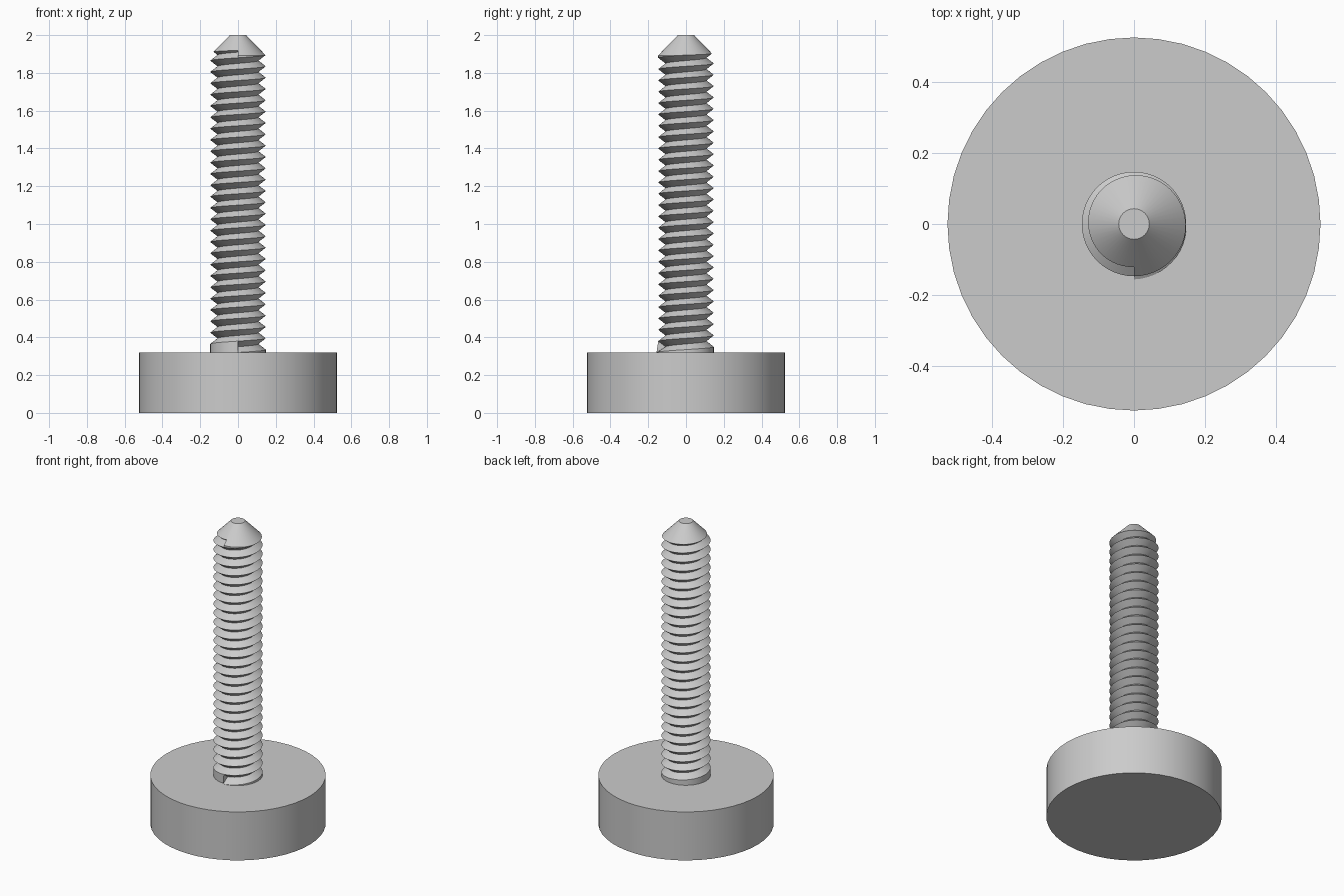
import bpy, bmesh, math

if "Cube" in bpy.data.objects:
    bpy.data.objects.remove(bpy.data.objects["Cube"])

PITCH, TURNS, SEGS = 0.06, 26, 48
CREST, ROOT = 0.147, 0.108
BASE_R, BASE_H = 0.525, 0.32
TIP_R, TIP_Z, CONE_SLOPE = 0.043, 2.0, 0.97

steel = bpy.data.materials.new("grey_steel")
steel.diffuse_color = (0.6, 0.6, 0.6, 1)
steel.use_nodes = True
steel.node_tree.nodes["Principled BSDF"].inputs["Base Color"].default_value = steel.diffuse_color


def finish(bm, name):
    bmesh.ops.recalc_face_normals(bm, faces=bm.faces)
    mesh = bpy.data.meshes.new(name)
    bm.to_mesh(mesh)
    bm.free()
    mesh.materials.append(steel)
    ob = bpy.data.objects.new(name, mesh)
    bpy.context.collection.objects.link(ob)
    bpy.ops.object.select_all(action='DESELECT')
    ob.select_set(True)
    bpy.context.view_layer.objects.active = ob
    bpy.ops.object.shade_smooth_by_angle(angle=math.radians(30))
    return ob


# Round foot
bm = bmesh.new()
bmesh.ops.create_cone(bm, cap_ends=True, segments=SEGS, radius1=BASE_R,
                      radius2=BASE_R, depth=BASE_H)
bmesh.ops.translate(bm, verts=bm.verts, vec=(0, 0, BASE_H / 2))
finish(bm, "round_foot")


def thread_profile(t):
    """Radius and height points of the screw after t of one turn."""
    lift = BASE_H + PITCH * t
    start = CREST + 0.009 * max(0, 1 - 4 * t)
    pts = [(start, BASE_H - 0.02), (start, lift)]      # collar below first crest
    for k in range(TURNS):                             # grooves
        z = lift + PITCH * k
        pts += [(ROOT, z + PITCH / 2), (CREST, z + PITCH)]
    # Last crest is cut by the conical point
    cone_z = TIP_Z - (CREST - TIP_R) / CONE_SLOPE
    crest_z = pts[-1][1]
    if crest_z > cone_z:
        root_z = pts[-2][1]
        flank = (CREST - ROOT) / (PITCH / 2)
        cone_r = TIP_R + CONE_SLOPE * (TIP_Z - root_z)
        up = (cone_r - ROOT) / (flank + CONE_SLOPE)
        edge = (ROOT + flank * up, root_z + up)
        pts[-1] = edge
    else:
        edge = (CREST, cone_z)
    return pts + [edge, (TIP_R, TIP_Z)]


# Threaded rod: one wound turn of profiles, starting at the front
bm = bmesh.new()
cols = []
for i in range(SEGS + 1):
    a = 2 * math.pi * i / SEGS - math.pi / 2
    cols.append([bm.verts.new((r * math.cos(a), r * math.sin(a), z))
                 for r, z in thread_profile(i / SEGS)])
for c, d in zip(cols, cols[1:]):
    for j in range(len(c) - 1):
        bm.faces.new((c[j], d[j], d[j + 1], c[j + 1]))
first, last = cols[0], cols[-1]
bm.faces.new((first[0], first[1], first[2], last[1], last[0]))      # thread start
bm.faces.new((first[-3], first[-2], last[-2], last[-4]))            # thread end
bm.faces.new([c[-1] for c in cols[:-1]])                            # flat tip
bm.faces.new([c[0] for c in cols])                                  # hidden end
bmesh.ops.remove_doubles(bm, verts=bm.verts, dist=1e-5)
finish(bm, "threaded_rod")
